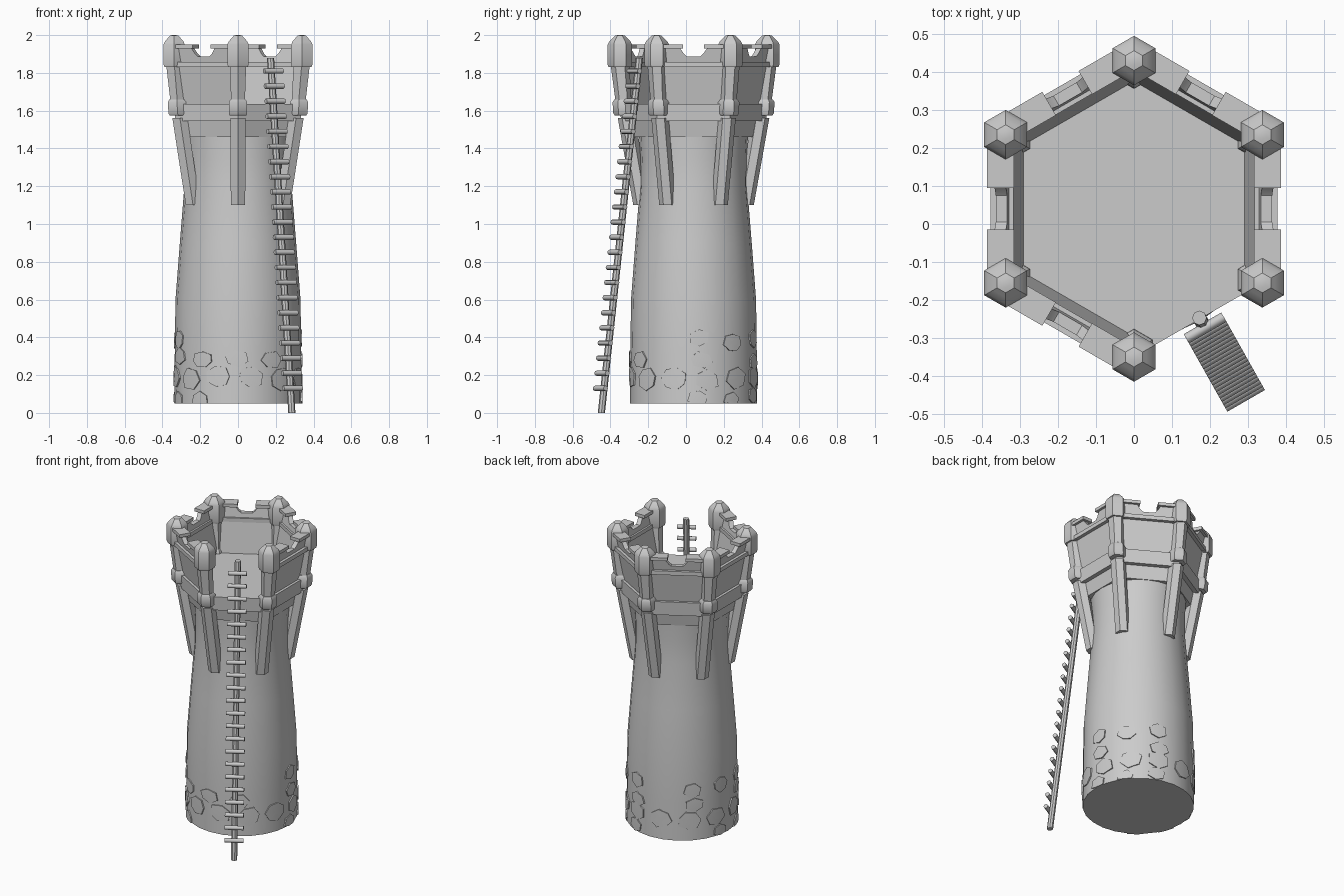
import bpy, bmesh, math, random
from mathutils import Vector, Matrix

if "Cube" in bpy.data.objects:
    bpy.data.objects.remove(bpy.data.objects["Cube"])

random.seed(4)
CY = 0.04                      # tower axis sits slightly behind the origin
R30 = math.pi / 6
POSTS = [R30 + i * math.pi / 3 for i in range(6)]
SIDES = [i * math.pi / 3 for i in range(6)]
OPEN = 5                       # side where the ladder arrives


def polar(r, a, z):
    return Vector((r * math.cos(a), CY + r * math.sin(a), z))


def finish(bm, name, angle=35):
    bmesh.ops.recalc_face_normals(bm, faces=bm.faces)
    me = bpy.data.meshes.new(name)
    bm.to_mesh(me)
    bm.free()
    ob = bpy.data.objects.new(name, me)
    bpy.context.collection.objects.link(ob)
    bpy.ops.object.select_all(action='DESELECT')
    ob.select_set(True)
    bpy.context.view_layer.objects.active = ob
    bpy.ops.object.shade_smooth_by_angle(angle=math.radians(angle))
    return ob


def loft(bm, rings, sides, phase=math.pi / 2):
    """Stack horizontal rings given as (centre, radius)."""
    loops = []
    for c, r in rings:
        loops.append([bm.verts.new(c + Vector((r * math.cos(phase + i * math.tau / sides),
                                               r * math.sin(phase + i * math.tau / sides), 0)))
                      for i in range(sides)])
    for lo, hi in zip(loops, loops[1:]):
        for i in range(sides):
            j = (i + 1) % sides
            bm.faces.new((lo[i], lo[j], hi[j], hi[i]))
    bm.faces.new(loops[0][::-1])
    bm.faces.new(loops[-1])


def side_slab(bm, a, profile, inner, outer, tilt=0.0, z0=1.63):
    """Extrude a (tangent, z) profile between two distances from the axis."""
    n, t = Vector((math.cos(a), math.sin(a), 0)), Vector((-math.sin(a), math.cos(a), 0))
    rows = [[bm.verts.new(Vector((0, CY, z)) + n * (d + tilt * (z - z0)) + t * u)
             for u, z in profile] for d in (inner, outer)]
    k = len(profile)
    bm.faces.new(rows[0])
    bm.faces.new(rows[1][::-1])
    for i in range(k):
        j = (i + 1) % k
        bm.faces.new((rows[0][i], rows[1][i], rows[1][j], rows[0][j]))


def rect(u0, u1, z0, z1):
    return [(u0, z0), (u1, z0), (u1, z1), (u0, z1)]


AXIS = lambda z: Vector((0, CY, z))
BODY = [(0.05, 0.336), (0.3, 0.335), (0.6, 0.331), (0.9, 0.308),
        (1.2, 0.284), (1.35, 0.282), (1.5, 0.29)]


def body_radius(z):
    for (z0, r0), (z1, r1) in zip(BODY, BODY[1:]):
        if z <= z1:
            return r0 + (r1 - r0) * (z - z0) / (z1 - z0)
    return BODY[-1][1]


# round tapering tower shaft
bm = bmesh.new()
loft(bm, [(AXIS(z), r) for z, r in BODY], 24)
finish(bm, "tower_shaft")

# irregular stones set into the base
bm = bmesh.new()
stones = []
for count, z, w, h, keep in ((11, 0.08, 0.06, 0.05, 0.6), (12, 0.18, 0.075, 0.065, 1.0),
                             (11, 0.285, 0.07, 0.05, 0.45), (11, 0.385, 0.06, 0.055, 0.6)):
    off = random.uniform(0, 0.5)
    for i in range(count):
        if random.random() < keep:
            stones.append(((i + off) * math.tau / count, z + random.uniform(-.015, .015), w, h))
for a, z, w, h in stones:
    n, ph = random.choice((6, 7)), random.random()
    front, back = [], []
    for i in range(n):
        th = ph + i * math.tau / n
        k = random.uniform(0.8, 1.0)
        zz = max(0.05, z + h * k * math.sin(th))
        aa = a + w * k * math.cos(th) / 0.335
        front.append(bm.verts.new(polar(body_radius(zz) + 0.006, aa, zz)))
        back.append(bm.verts.new(polar(body_radius(zz) - 0.012, aa, zz)))
    ctr = bm.verts.new(polar(body_radius(z) + 0.007, a, z))
    for i in range(n):
        j = (i + 1) % n
        bm.faces.new((front[i], front[j], ctr))
        bm.faces.new((back[i], back[j], front[j], front[i]))
bmesh.ops.remove_doubles(bm, verts=bm.verts, dist=0.0005)
finish(bm, "base_stones")

# hexagonal flare under the gallery, and the gallery floor
bm = bmesh.new()
loft(bm, [(AXIS(1.46), 0.335), (AXIS(1.56), 0.355)], 6)
finish(bm, "gallery_flare")
bm = bmesh.new()
loft(bm, [(AXIS(1.545), 0.384), (AXIS(1.635), 0.39)], 6)
finish(bm, "gallery_floor")

# brackets, lower blocks, leaning posts and domed caps at the six corners
brackets, blocks, posts, caps = (bmesh.new() for _ in range(4))
for a in POSTS:
    loft(brackets, [(polar(0.275, a, 1.1), 0.044), (polar(0.355, a, 1.56), 0.046)], 6)
    loft(blocks, [(polar(0.367, a, 1.575), 0.05), (polar(0.369, a, 1.585), 0.056),
                  (polar(0.373, a, 1.645), 0.056), (polar(0.374, a, 1.66), 0.045)], 6)
    loft(posts, [(polar(0.37, a, 1.64), 0.042), (polar(0.39, a, 1.85), 0.05)], 6)
    loft(caps, [(polar(0.39, a, z), r) for z, r in
                ((1.83, 0.06), (1.845, 0.065), (1.95, 0.065), (1.967, 0.056),
                 (1.985, 0.038), (1.997, 0.026), (2.0, 0.012))], 6)
finish(brackets, "corner_brackets")
finish(blocks, "corner_blocks")
finish(posts, "gallery_posts")
finish(caps, "post_caps")

# notched parapet walls, rails and top planks on the five closed sides
walls, rails, planks = (bmesh.new() for _ in range(3))
notch = [(-0.19, 1.62), (0.19, 1.62), (0.2, 1.935), (0.075, 1.935), (0.05, 1.9),
         (0.035, 1.887), (-0.035, 1.887), (-0.05, 1.9), (-0.075, 1.935), (-0.2, 1.935)]
for i, a in enumerate(SIDES):
    if i == OPEN:
        continue
    side_slab(walls, a, notch, 0.29, 0.32, tilt=0.17)
    side_slab(rails, a, rect(-0.19, 0.19, 1.832, 1.858), 0.317, 0.377)
    for s in (-1, 1):
        side_slab(planks, a, rect(*sorted((s * 0.055, s * 0.18)), 1.929, 1.95), 0.316, 0.387)
finish(walls, "parapet_walls")
finish(rails, "parapet_rails")
finish(planks, "parapet_planks")

# single-pole ladder leaning against the open side
foot, head = Vector((0.285, -0.448, 0.0)), Vector((0.172, -0.247, 1.88))
out = Vector((0.5, -0.866, 0))
bm = bmesh.new()
loft(bm, [(foot, 0.019), (head, 0.019)], 8)
finish(bm, "ladder_pole")
bm = bmesh.new()
turn = Matrix.Rotation(R30, 4, 'Z') @ Matrix.Rotation(math.pi / 2, 4, 'Y')
for i in range(22):
    z = 0.13 + i * 0.08
    p = foot.lerp(head, z / 1.88) + out * 0.022
    bmesh.ops.create_cone(bm, cap_ends=True, segments=8, radius1=0.014, radius2=0.014,
                          depth=0.114, matrix=Matrix.Translation(p) @ turn)
finish(bm, "ladder_rungs", 50)
